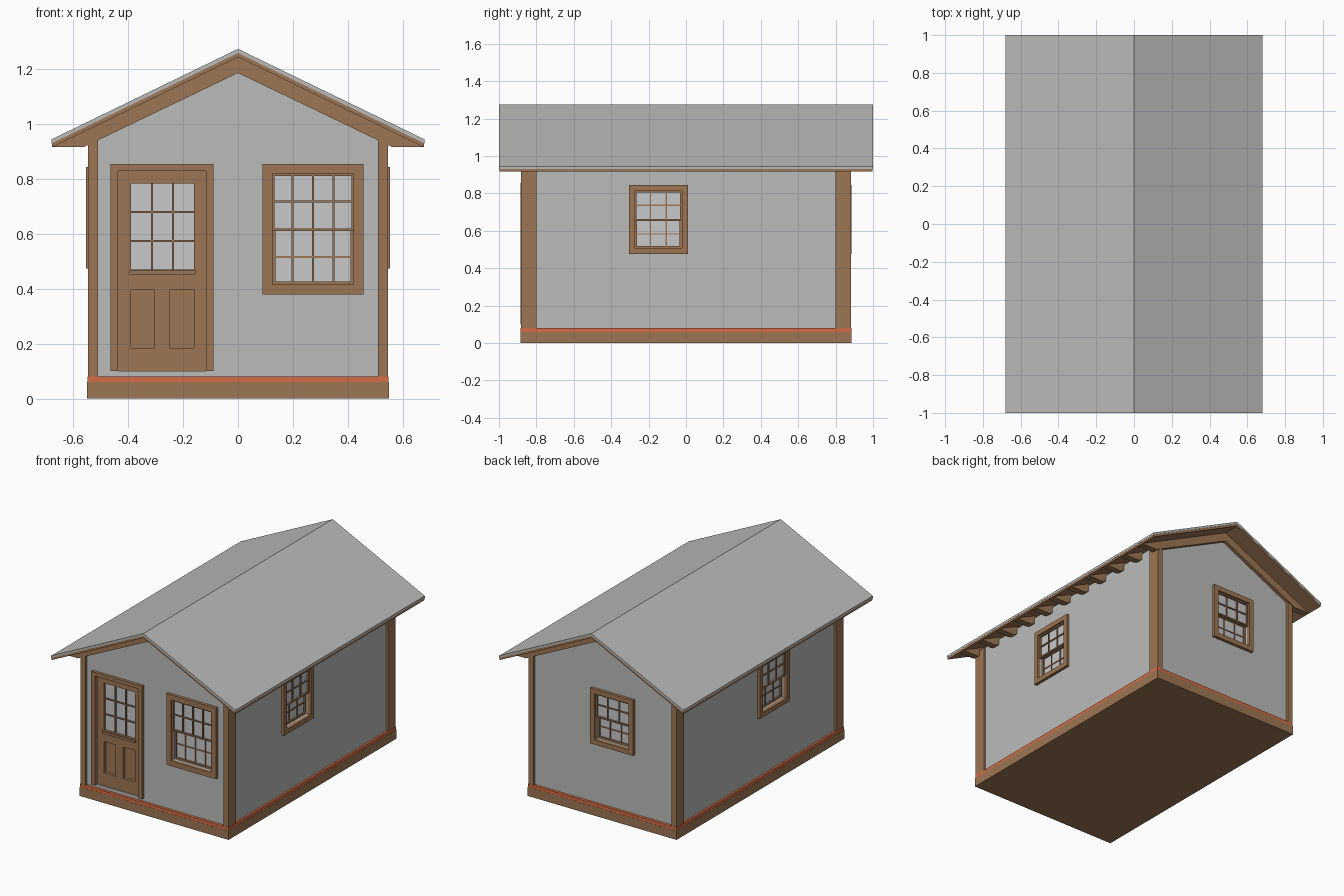
import bpy, bmesh

if "Cube" in bpy.data.objects:
    bpy.data.objects.remove(bpy.data.objects["Cube"])

def material(name, r, g, b):
    m = bpy.data.materials.new(name)
    m.diffuse_color = (r, g, b, 1)
    m.use_nodes = True
    m.node_tree.nodes["Principled BSDF"].inputs["Base Color"].default_value = m.diffuse_color
    return m

GREY = material("wall and roof grey", 0.50, 0.50, 0.485)
BROWN = material("trim brown", 0.34, 0.18, 0.09)
ORANGE = material("sill orange", 0.66, 0.15, 0.06)
GLASS = material("window glass", 0.58, 0.58, 0.58)

WX, WY = 0.535, 0.865        # wall half width and half length
SLOPE = 0.485

def finish(name, bm, mat):
    bmesh.ops.recalc_face_normals(bm, faces=bm.faces)
    me = bpy.data.meshes.new(name)
    bm.to_mesh(me)
    bm.free()
    ob = bpy.data.objects.new(name, me)
    bpy.context.collection.objects.link(ob)
    if mat:
        me.materials.append(mat)
    return ob

def boxes(name, items, mat):
    """items: (x0, x1, y0, y1, z0, z1)"""
    bm = bmesh.new()
    for x0, x1, y0, y1, z0, z1 in items:
        vs = bmesh.ops.create_cube(bm, size=1)["verts"]
        for v in vs:
            v.co = ((x0 + x1) / 2 + v.co.x * (x1 - x0),
                    (y0 + y1) / 2 + v.co.y * (y1 - y0),
                    (z0 + z1) / 2 + v.co.z * (z1 - z0))
    return finish(name, bm, mat)

def prisms(name, items, mat):
    """items: (profile of x,z points, y0, y1)"""
    bm = bmesh.new()
    for pts, y0, y1 in items:
        f = bm.faces.new([bm.verts.new((x, y0, z)) for x, z in pts])
        ext = bmesh.ops.extrude_face_region(bm, geom=[f])["geom"]
        for v in ext:
            if isinstance(v, bmesh.types.BMVert):
                v.co.y = y1
    return finish(name, bm, mat)

def on_wall(side, items):
    """(u0, u1, z0, z1, d0, d1): along the wall, up, out from the wall surface"""
    out = []
    for u0, u1, z0, z1, d0, d1 in items:
        w = WY if side in ("front", "back") else WX
        a, b = w + d0, w + d1
        if side in ("front", "left"):
            a, b = -b, -a
        out.append((u0, u1, a, b, z0, z1) if side in ("front", "back") else (a, b, u0, u1, z0, z1))
    return out

def ring(u0, u1, z0, z1, t, d0, d1):
    return [(u0, u0 + t, z0, z1, d0, d1), (u1 - t, u1, z0, z1, d0, d1),
            (u0 + t, u1 - t, z0, z0 + t, d0, d1), (u0 + t, u1 - t, z1 - t, z1, d0, d1)]

def bars(u0, u1, z0, z1, cols, rows, t, d0, d1):
    out = []
    for i in range(1, cols):
        u = u0 + (u1 - u0) * i / cols
        out.append((u - t / 2, u + t / 2, z0, z1, d0, d1))
    for j in range(1, rows):
        z = z0 + (z1 - z0) * j / rows
        out.append((u0, u1, z - t / 2, z + t / 2, d0, d1 - 0.001))
    return out

cuts = []

def window(side, u0, u1, z0, z1, cols, t):
    """Casing with two sliding sashes, the lower one set further back"""
    a, b, c, d = u0 + t, u1 - t, z0 + t, z1 - t
    m = (c + d) / 2
    cuts.extend(on_wall(side, [(a, b, c, d, -0.04, 0.05)]))
    boxes(side + "_window_casing", on_wall(side, ring(u0, u1, z0, z1, t, -0.005, 0.02)), BROWN)
    sash = ring(a, b, m - 0.007, d, 0.009, -0.015, 0.008)
    sash += bars(a, b, m, d, cols, 2, 0.007, -0.012, 0.004)
    sash += ring(a, b, c, m + 0.007, 0.012, -0.038, -0.016)
    sash += bars(a, b, c, m, cols, 2, 0.007, -0.034, -0.020)
    boxes(side + "_window_sashes", on_wall(side, sash), BROWN)
    boxes(side + "_window_glass", on_wall(side, [(a, b, m, d, -0.009, -0.004),
                                                 (a, b, c, m, -0.031, -0.026)]), GLASS)

# base and sill strip
boxes("base", [(-0.55, 0.55, -0.885, 0.885, 0, 0.06)], BROWN)
boxes("sill_strip", [(-0.549, 0.549, -0.884, 0.884, 0.06, 0.08)], ORANGE)

# walls with gables
walls = prisms("walls", [([(-WX, 0.07), (WX, 0.07), (WX, 0.97), (0, 1.23), (-WX, 0.97)], -WY, WY)], GREY)

# corner boards
posts = []
for sx in (-1, 1):
    for sy in (-1, 1):
        xs, ys = sorted((sx * 0.51, sx * 0.547)), sorted((sy * 0.80, sy * 0.883))
        posts.append((*xs, *ys, 0.08, 0.96))
boxes("corner_boards", posts, BROWN)

# roof covering and sheathing
def chevron(top, bottom, half):
    return [(0, top), (half, top - SLOPE * half), (half, bottom - SLOPE * half), (0, bottom),
            (-half, bottom - SLOPE * half), (-half, top - SLOPE * half)]

prisms("roof_covering", [(chevron(1.275, 1.26, 0.68), -1, 1)], GREY)
prisms("roof_sheathing", [(chevron(1.26, 1.245, 0.678), -0.998, 0.998)], BROWN)

# gable rafters and rafter tails
def under(x):
    return 1.246 - SLOPE * x

rake = [(0, under(0)), (0.677, under(0.677)), (0.675, 0.917), (0.562, 0.917), (0, 1.187),
        (-0.562, 0.917), (-0.675, 0.917), (-0.677, under(0.677))]
prisms("gable_rafters", [(rake, -0.888, -0.845), (rake, 0.845, 0.888)], BROWN)
tail = [(0.525, under(0.525)), (0.677, under(0.677)), (0.675, 0.917), (0.562, 0.917), (0.525, 0.935)]
tails = []
for i in range(1, 10):
    y = -0.866 + 1.732 * i / 10
    for s in (-1, 1):
        tails.append(([(s * x, z) for x, z in tail], y - 0.022, y + 0.022))
prisms("rafter_tails", tails, BROWN)

# windows
window("front", 0.09, 0.457, 0.38, 0.855, 4, 0.035)
window("back", -0.228, 0.088, 0.475, 0.845, 3, 0.032)
window("right", -0.305, 0.01, 0.475, 0.845, 3, 0.032)
window("left", -0.305, 0.01, 0.475, 0.845, 3, 0.032)

# door: casing, leaf, recessed panels and glazing
cuts.extend(on_wall("front", [(-0.438, -0.116, 0.10, 0.83, -0.04, 0.05)]))
boxes("door_casing", on_wall("front", [(-0.465, -0.438, 0.10, 0.855, -0.005, 0.02),
                                       (-0.116, -0.09, 0.10, 0.855, -0.005, 0.02),
                                       (-0.438, -0.116, 0.83, 0.855, -0.005, 0.02)]), BROWN)
F = -0.008
leaf = [(-0.438, -0.39, 0.10, 0.83, -0.038, F), (-0.16, -0.116, 0.10, 0.83, -0.038, F),
        (-0.39, -0.16, 0.785, 0.83, -0.038, F), (-0.39, -0.16, 0.395, 0.47, -0.038, F),
        (-0.39, -0.16, 0.10, 0.185, -0.038, F), (-0.305, -0.25, 0.185, 0.395, -0.038, F),
        (-0.39, -0.16, 0.185, 0.395, -0.038, -0.028),
        (-0.395, -0.155, 0.452, 0.468, F, 0.004)]
leaf += bars(-0.39, -0.16, 0.47, 0.785, 3, 3, 0.007, -0.034, -0.014)
boxes("door_leaf", on_wall("front", leaf), BROWN)
boxes("door_glass", on_wall("front", [(-0.39, -0.16, 0.47, 0.785, -0.029, -0.024)]), GLASS)

# openings cut into the walls
cutter = boxes("opening_cutter", cuts, None)
cutter.hide_render = True
cutter.display_type = 'WIRE'
mod = walls.modifiers.new("openings", 'BOOLEAN')
mod.operation = 'DIFFERENCE'
mod.object = cutter
